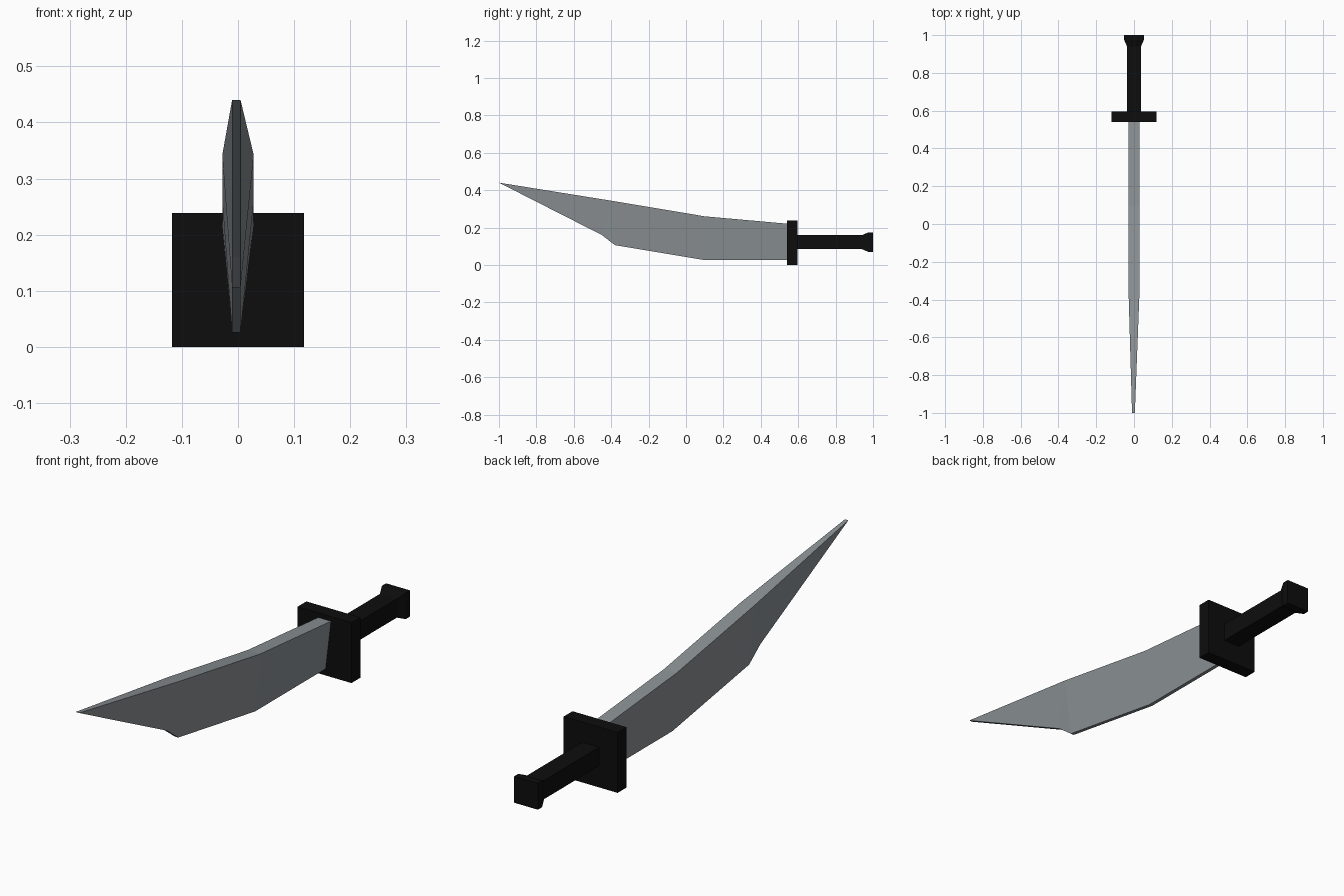
import bpy, bmesh

if "Cube" in bpy.data.objects:
    bpy.data.objects.remove(bpy.data.objects["Cube"])


def material(name, color):
    m = bpy.data.materials.new(name)
    m.diffuse_color = (*color, 1)
    m.use_nodes = True
    m.node_tree.nodes["Principled BSDF"].inputs["Base Color"].default_value = m.diffuse_color
    return m


steel = material("steel grey", (0.26, 0.285, 0.30))
black = material("matte black", (0.004, 0.004, 0.004))


def make(name, verts, faces, mat):
    mesh = bpy.data.meshes.new(name)
    mesh.from_pydata(verts, [], faces)
    bm = bmesh.new()
    bm.from_mesh(mesh)
    bmesh.ops.recalc_face_normals(bm, faces=bm.faces)
    bm.to_mesh(mesh)
    bm.free()
    mesh.materials.append(mat)
    ob = bpy.data.objects.new(name, mesh)
    bpy.context.collection.objects.link(ob)
    return ob


def loft(name, sections, mat):
    """Join rectangular sections (y, half width, z low, z high) along y."""
    verts, faces = [], []
    for y, w, lo, hi in sections:
        verts += [(-w, y, lo), (w, y, lo), (w, y, hi), (-w, y, hi)]
    for s in range(len(sections) - 1):
        for k in range(4):
            a, b = s * 4 + k, s * 4 + (k + 1) % 4
            faces.append((a, b, b + 4, a + 4))
    n = len(verts)
    faces += [(0, 1, 2, 3), (n - 4, n - 3, n - 2, n - 1)]
    return make(name, verts, faces, mat)


# Blade: thick spine, thin cutting edge, narrow tip shared by both
SPINE, EDGE = 0.028, 0.0075
spine = [(0.56, 0.219), (0.10, 0.26), (-0.39, 0.342)]
edge = [(0.56, 0.026), (0.10, 0.026), (-0.38, 0.106), (-0.45, 0.16)]
tip = (-1.0, 0.44)
verts = []
for y, z in spine:
    verts += [(-SPINE, y, z), (SPINE, y, z)]
for y, z in edge + [tip]:
    verts += [(-EDGE - 0.003, y, z), (EDGE - 0.003, y, z)]
# Pairs 0-2 spine, 3-6 cutting edge, 7 tip
faces = [(0, 1, 7, 6)]
strips = [(0, 1, 4, 3), (1, 2, 5, 4), (2, 6, 5), (2, 7, 6)]
for side in (0, 1):
    faces += [tuple(2 * p + side for p in s) for s in strips]
for a, b in [(0, 1), (1, 2), (2, 7), (3, 4), (4, 5), (5, 6), (6, 7)]:
    faces.append((2 * a, 2 * a + 1, 2 * b + 1, 2 * b))
make("blade", verts, faces, steel)

# Guard plate
loft("guard", [(0.541, 0.118, 0, 0.239), (0.596, 0.118, 0, 0.239)], black)

# Grip with flared pommel
loft("grip", [(0.59, 0.037, 0.085, 0.159), (0.94, 0.037, 0.085, 0.159)], black)
loft("pommel", [(0.94, 0.037, 0.085, 0.159), (0.974, 0.052, 0.07, 0.174),
                (1.0, 0.052, 0.07, 0.174)], black)
